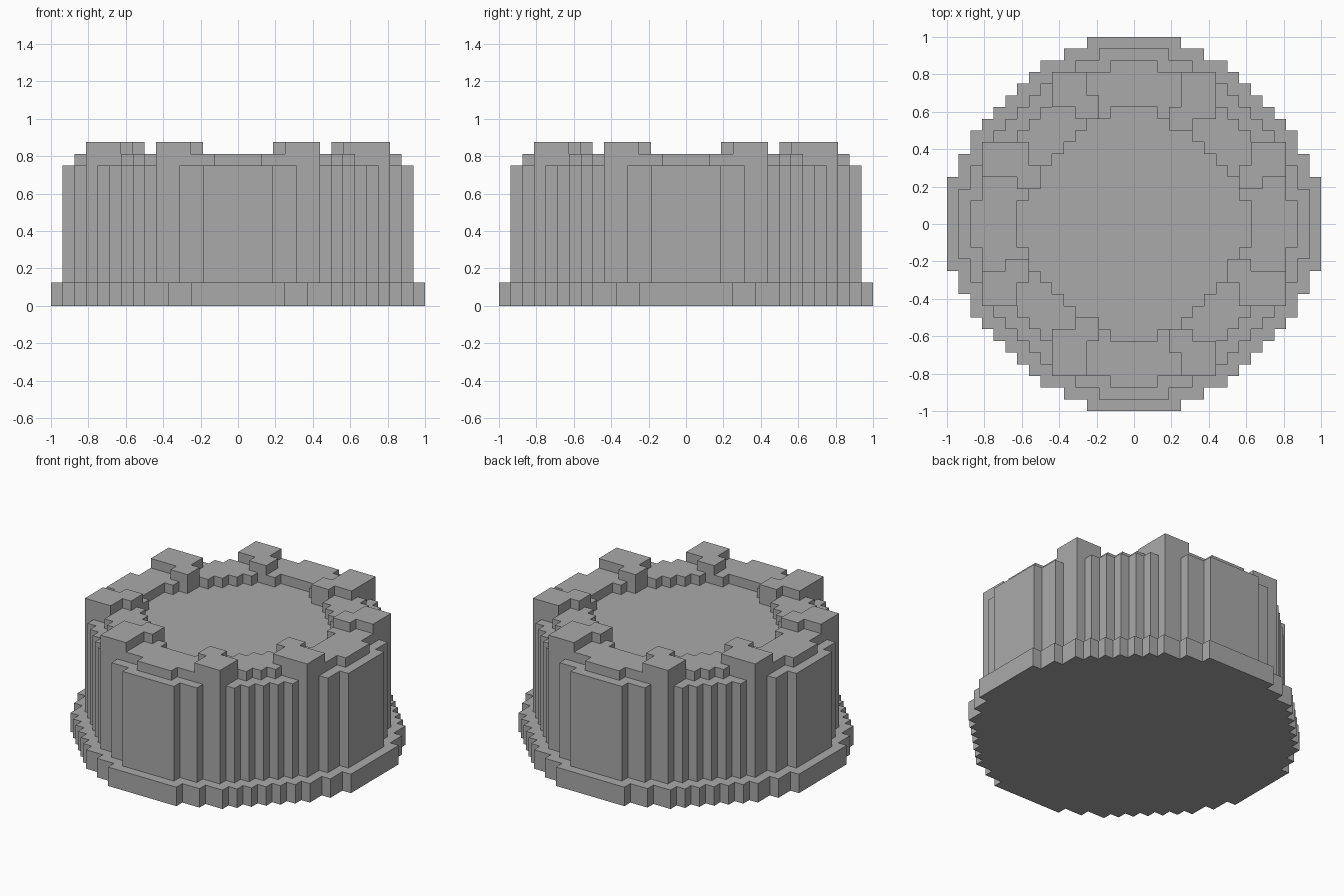
import bpy
import bmesh
from math import pi
from mathutils import Matrix

if "Cube" in bpy.data.objects:
    bpy.data.objects.remove(bpy.data.objects["Cube"], do_unlink=True)

UNIT = 1 / 16  # size of one block

stone = bpy.data.materials.new("stone_grey")
stone.use_nodes = True
stone.diffuse_color = (0.4, 0.4, 0.4, 1)
stone.node_tree.nodes["Principled BSDF"].inputs["Base Color"].default_value = (0.4, 0.4, 0.4, 1)


def stairs(widths):
    """Stepped quarter circle from the x axis round to the y axis."""
    pts = [(widths[0], 0)]
    for row in range(1, len(widths)):
        if widths[row] != widths[row - 1]:
            pts += [(widths[row - 1], row), (widths[row], row)]
    return pts + [(widths[-1], len(widths)), (0, len(widths))]


def shrink(widths, k):
    return [w - k for w in widths[k:]]


def four_fold(name, outlines, bottom, top):
    """Repeat flat outlines at each quarter turn, weld them and raise them."""
    bm = bmesh.new()
    for turn in range(4):
        spin = Matrix.Rotation(turn * pi / 2, 4, "Z")
        for outline in outlines:
            verts = [bm.verts.new((x * UNIT, y * UNIT, bottom * UNIT)) for x, y in outline]
            bm.faces.new(verts)
            bmesh.ops.transform(bm, matrix=spin, verts=verts)
    bmesh.ops.remove_doubles(bm, verts=bm.verts[:], dist=UNIT / 100)
    raised = bmesh.ops.extrude_face_region(bm, geom=bm.faces[:])["geom"]
    bmesh.ops.translate(bm, vec=(0, 0, (top - bottom) * UNIT),
                        verts=[v for v in raised if isinstance(v, bmesh.types.BMVert)])
    bmesh.ops.recalc_face_normals(bm, faces=bm.faces[:])
    mesh = bpy.data.meshes.new(name)
    bm.to_mesh(mesh)
    bm.free()
    mesh.materials.append(stone)
    obj = bpy.data.objects.new(name, mesh)
    bpy.context.collection.objects.link(obj)
    return obj


# Half widths of each block row, from the middle outwards
disc = [16, 16, 16, 16, 15, 15, 14, 14, 13, 12, 11, 10, 9, 8, 6, 4]
hollow = [10, 10, 9, 9, 8, 7, 6, 5, 4, 2]

# Wide foot and drum
four_fold("foot", [stairs(disc) + [(0, 0)]], 0, 2)
four_fold("drum", [stairs(shrink(disc, 1)) + [(0, 0)]], 2, 12)

# Low rim around the sunken floor
four_fold("rim", [stairs(shrink(disc, 2)) + stairs(hollow)[::-1]], 12, 13)

# Raised battlements, a short and a long one in each quarter
short_block = [(9, 3), (11, 3), (11, 4), (13, 4), (13, 7), (10, 7), (10, 5), (9, 5)]
long_block = [(3, 8), (5, 8), (5, 9), (7, 9), (7, 13), (4, 13), (4, 10), (3, 10)]
four_fold("short_battlements", [short_block], 12, 14)
four_fold("long_battlements", [long_block], 12, 14)
